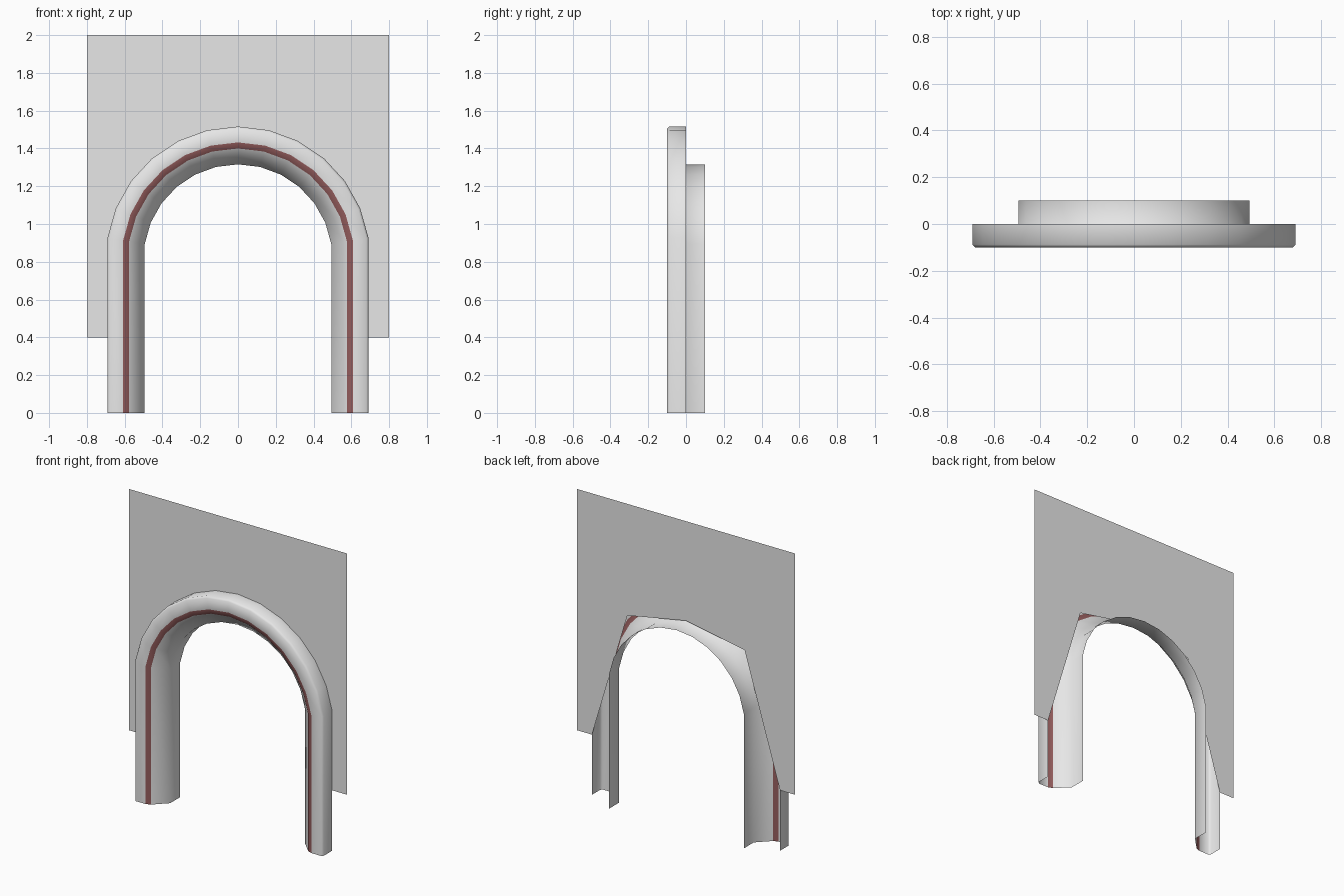
import bpy, bmesh
from math import radians, cos, sin

cube = bpy.data.objects.get("Cube")
if cube:
    bpy.data.objects.remove(cube, do_unlink=True)


def material(name, color):
    mat = bpy.data.materials.new(name)
    mat.use_nodes = True
    mat.diffuse_color = color
    mat.node_tree.nodes["Principled BSDF"].inputs["Base Color"].default_value = color
    return mat


grey = material("pale grey", (0.8, 0.8, 0.8, 1))
red = material("dull red", (0.3, 0.11, 0.11, 1))


def make_object(name, bm, mats):
    mesh = bpy.data.meshes.new(name)
    bm.to_mesh(mesh)
    bm.free()
    for mat in mats:
        mesh.materials.append(mat)
    obj = bpy.data.objects.new(name, mesh)
    bpy.context.collection.objects.link(obj)
    return obj


# Wall panel: a thin sheet with a coarse opening hidden behind the trim
half = [(0.8, 2), (0.8, 0.4), (0.69, 0.4), (0.43, 1.26)]
outline = half + [(0, 1.34)] + [(-x, z) for x, z in reversed(half)]
bm = bmesh.new()
wall = bm.faces.new([bm.verts.new((x, 0, z)) for x, z in outline])
wall.normal_update()
if wall.normal.y > 0:
    wall.normal_flip()
make_object("wall_panel", bm, [grey])

# Arch trim: open profile (radius, depth) swept up one leg, over and down
profile = [(0.7, 0), (0.7, -0.088), (0.688, -0.1), (0.616, -0.1),
           (0.584, -0.088), (0.5, -0.005), (0.5, 0.1)]
STRIPE = 3            # profile segment carrying the red stripe
CENTRE_Z = 0.816
START = 9             # arc starts this many degrees above horizontal
SEGMENTS = 12


def arc_ring(angle):
    a = radians(angle)
    return [(r * cos(a), y, CENTRE_Z + r * sin(a)) for r, y in profile]


step = (180 - 2 * START) / SEGMENTS
rings = [arc_ring(START + i * step) for i in range(SEGMENTS + 1)]
rings.insert(0, [(x, y, 0) for x, y, z in rings[0]])
rings.append([(x, y, 0) for x, y, z in rings[-1]])

bm = bmesh.new()
grid = [[bm.verts.new(p) for p in ring] for ring in rings]
for a, b in zip(grid, grid[1:]):
    for j in range(len(profile) - 1):
        face = bm.faces.new((a[j], b[j], b[j + 1], a[j + 1]))
        face.material_index = 1 if j == STRIPE else 0
bm.normal_update()
# Turn the sheet outward if its front faces point backwards
if sum(f.normal.y for f in bm.faces if f.material_index) > 0:
    bmesh.ops.reverse_faces(bm, faces=bm.faces[:])
trim = make_object("arch_trim", bm, [grey, red])

bpy.ops.object.select_all(action='DESELECT')
trim.select_set(True)
bpy.context.view_layer.objects.active = trim
bpy.ops.object.shade_smooth_by_angle(angle=radians(60))
